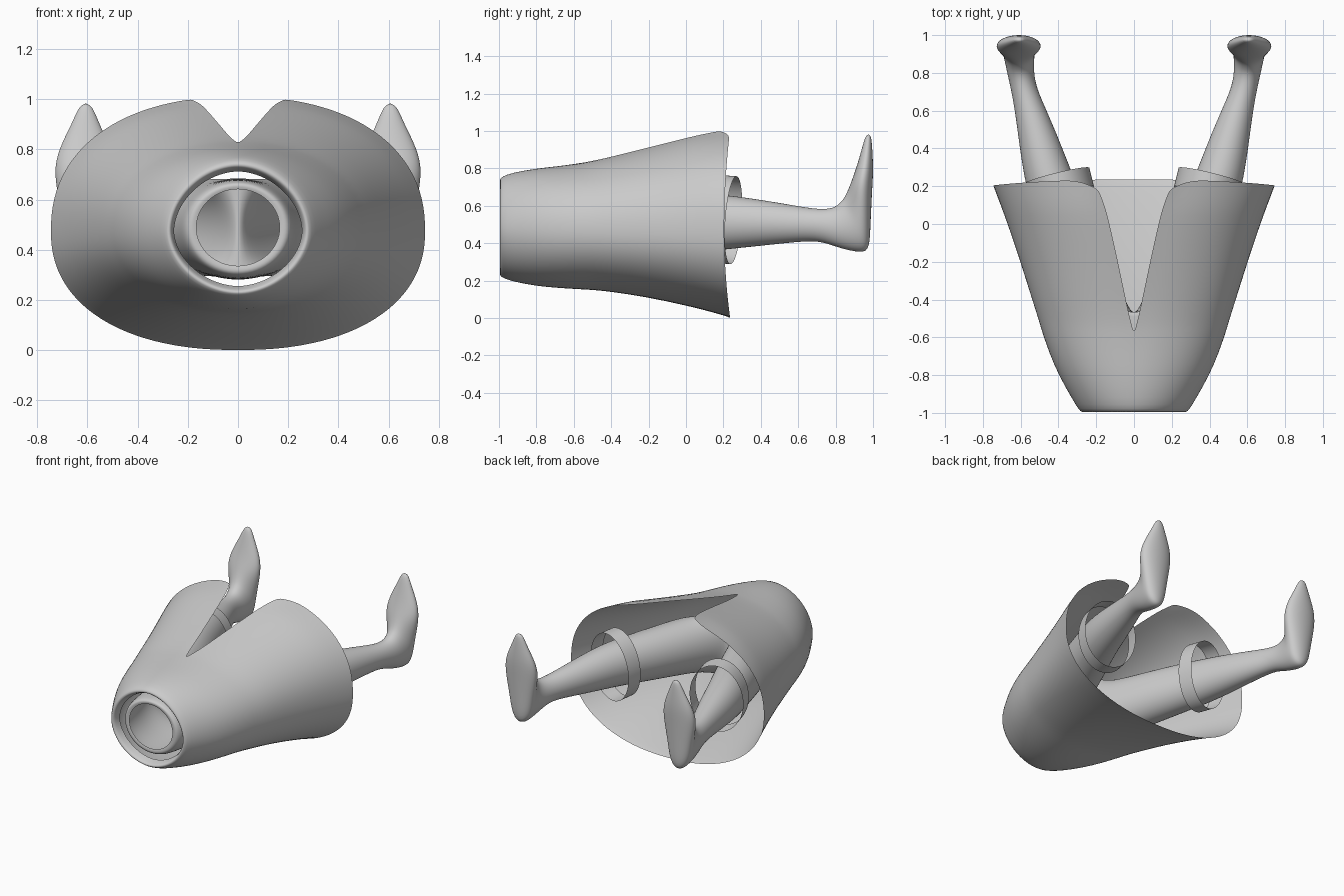
import bpy, bmesh, math
from mathutils import Vector, Matrix

grey = bpy.data.materials.new("light grey")
grey.diffuse_color = (0.6, 0.6, 0.6, 1)


def make(name, verts, faces, mirror=False, levels=2):
    """Mesh object with merged seams, optional mirroring and smooth shading."""
    me = bpy.data.meshes.new(name)
    bm = bmesh.new()
    vs = [bm.verts.new(v) for v in verts]
    for f in faces:
        bm.faces.new([vs[i] for i in f])
    bmesh.ops.remove_doubles(bm, verts=bm.verts, dist=0.0005)
    bmesh.ops.recalc_face_normals(bm, faces=bm.faces)
    bm.to_mesh(me)
    bm.free()
    ob = bpy.data.objects.new(name, me)
    bpy.context.collection.objects.link(ob)
    me.materials.append(grey)
    for p in me.polygons:
        p.use_smooth = True
    if mirror:
        m = ob.modifiers.new("mirror", 'MIRROR')
        m.merge_threshold = 0.001
    s = ob.modifiers.new("smooth", 'SUBSURF')
    s.levels = s.render_levels = levels
    return ob


def power(v, e):
    return math.copysign(abs(v) ** e, v) if abs(v) > 1e-6 else 0.0


# Skirt: rows of y, half width, bottom z, top z, slit half width, squareness
skirt_rows = [
    (-0.94, 0.255, 0.255, 0.712, 0, 1.85),
    (-0.98, 0.262, 0.243, 0.724, 0, 1.85),
    (-1.00, 0.274, 0.232, 0.736, 0, 1.88),
    (-0.985, 0.292, 0.216, 0.757, 0, 1.92),
    (-0.93, 0.325, 0.195, 0.777, 0, 1.98),
    (-0.80, 0.400, 0.170, 0.800, 0, 2.05),
    (-0.68, 0.450, 0.160, 0.812, 0, 2.10),
    (-0.58, 0.484, 0.154, 0.826, 0, 2.12),
    (-0.54, 0.496, 0.152, 0.832, 0.012, 2.13),
    (-0.48, 0.514, 0.148, 0.844, 0.026, 2.15),
    (-0.40, 0.540, 0.140, 0.862, 0.044, 2.18),
    (-0.20, 0.602, 0.110, 0.914, 0.085, 2.2),
    (0.00, 0.670, 0.066, 0.968, 0.130, 2.23),
    (0.09, 0.703, 0.044, 0.990, 0.152, 2.25),
    (0.20, 0.738, 0.010, 1.007, 0.182, 2.25),
    (0.222, 0.746, 0.000, 1.010, 0.190, 2.25),
]
N = 56
verts, faces = [], []
for r, (y, hw, zb, zt, slit, n) in enumerate(skirt_rows):
    zc = 0.475
    a0 = math.asin((slit / hw) ** (n / 2))
    for i in range(N + 1):
        a = a0 + (2 * math.pi - 2 * a0) * i / N
        c = power(math.cos(a), 2 / n)
        x = hw * power(math.sin(a), 2 / n)
        z = zc + c * ((zt - zc) if c > 0 else (zc - zb))
        k = min(i, N - i)
        yy = y
        if y > 0.15:                       # wavy hem with rounded slit corners
            yy += 0.014 * c * c - 0.018 * (1 - c * c)
            yy -= (0.05, 0.012)[k] if k < 2 else 0
        verts.append((x, yy, z))
    if r:
        for i in range(N):
            b = r * (N + 1) + i
            faces.append((b - N - 1, b - N, b + 1, b))
make("skirt", verts, faces, levels=1)

# Hips and leg: rows of centre x, outer and inner half width,
# then y, z of the lower/heel edge and y, z of the upper/instep edge
leg_rows = [
    (0, 0.170, 0, -0.960, 0.332, -0.960, 0.645),
    (0, 0.202, 0, -0.968, 0.302, -0.968, 0.668),
    (0, 0.226, 0, -0.93, 0.283, -0.93, 0.682),
    (0, 0.248, 0, -0.80, 0.276, -0.80, 0.687),
    (0, 0.292, 0, -0.64, 0.276, -0.64, 0.687),
    (0, 0.345, 0, -0.49, 0.285, -0.49, 0.687),     # crotch
    (0.205, 0.168, 0.168, -0.42, 0.295, -0.42, 0.687),
    (0.270, 0.166, 0.166, -0.25, 0.315, -0.25, 0.682),
    (0.362, 0.155, 0.155, 0.00, 0.342, 0.00, 0.674),
    (0.438, 0.139, 0.139, 0.20, 0.362, 0.20, 0.664),
    (0.491, 0.116, 0.116, 0.40, 0.383, 0.40, 0.635),
    (0.546, 0.086, 0.086, 0.60, 0.406, 0.60, 0.600),
    (0.583, 0.070, 0.070, 0.72, 0.412, 0.71, 0.582),
    (0.602, 0.072, 0.072, 0.82, 0.370, 0.79, 0.588),
    (0.608, 0.082, 0.082, 0.945, 0.343, 0.825, 0.620),  # heel
    (0.610, 0.088, 0.088, 0.983, 0.365, 0.845, 0.645),
    (0.611, 0.102, 0.102, 0.988, 0.50, 0.865, 0.685),
    (0.611, 0.126, 0.126, 0.996, 0.68, 0.885, 0.735),
    (0.609, 0.108, 0.108, 1.003, 0.79, 0.912, 0.810),
    (0.607, 0.056, 0.056, 0.997, 0.90, 0.938, 0.900),
    (0.606, 0.022, 0.022, 0.990, 0.985, 0.962, 0.985),
]
M, CROTCH = 16, 5
verts, faces = [], []
for r, (cx, out, inn, y0, z0, y1, z1) in enumerate(leg_rows):
    for i in range(M):
        a = 2 * math.pi * i / M
        s, t = math.sin(a), (1 + math.cos(a)) / 2
        if abs(s) < 1e-6:
            s = 0
        verts.append((cx + s * (out if s > 0 else inn),
                      y0 + (y1 - y0) * t, z0 + (z1 - z0) * t))
    if r:
        # only the outer half is skinned ahead of the crotch
        for i in range(M // 2 if r <= CROTCH else M):
            j = (i + 1) % M
            b, p = r * M, (r - 1) * M
            faces.append((p + i, p + j, b + j, b + i))
faces.append([(len(leg_rows) - 1) * M + i for i in range(M)])  # toe tip

# keep only the points that carry faces
used = sorted({i for f in faces for i in f})
index = {v: n for n, v in enumerate(used)}
make("hips_and_legs", [verts[i] for i in used],
     [[index[i] for i in f] for f in faces], mirror=True)

# Garters: loose open bands tilted along the thighs
K = 32
place = (Matrix.Translation((0.405, 0.225, 0.525))
         @ Matrix.Rotation(math.radians(-14), 4, 'Z')
         @ Matrix.Rotation(math.radians(-4), 4, 'X'))
verts, faces = [], []
for y in (-0.072, 0.030):
    for i in range(K):
        a = 2 * math.pi * i / K
        # the local x axis runs across the leg
        verts.append(place @ Vector((0.182 * math.cos(a), y, 0.237 * math.sin(a))))
for i in range(K):
    j = (i + 1) % K
    faces.append((i, j, K + j, K + i))
make("garters", verts, faces, mirror=True, levels=1)
